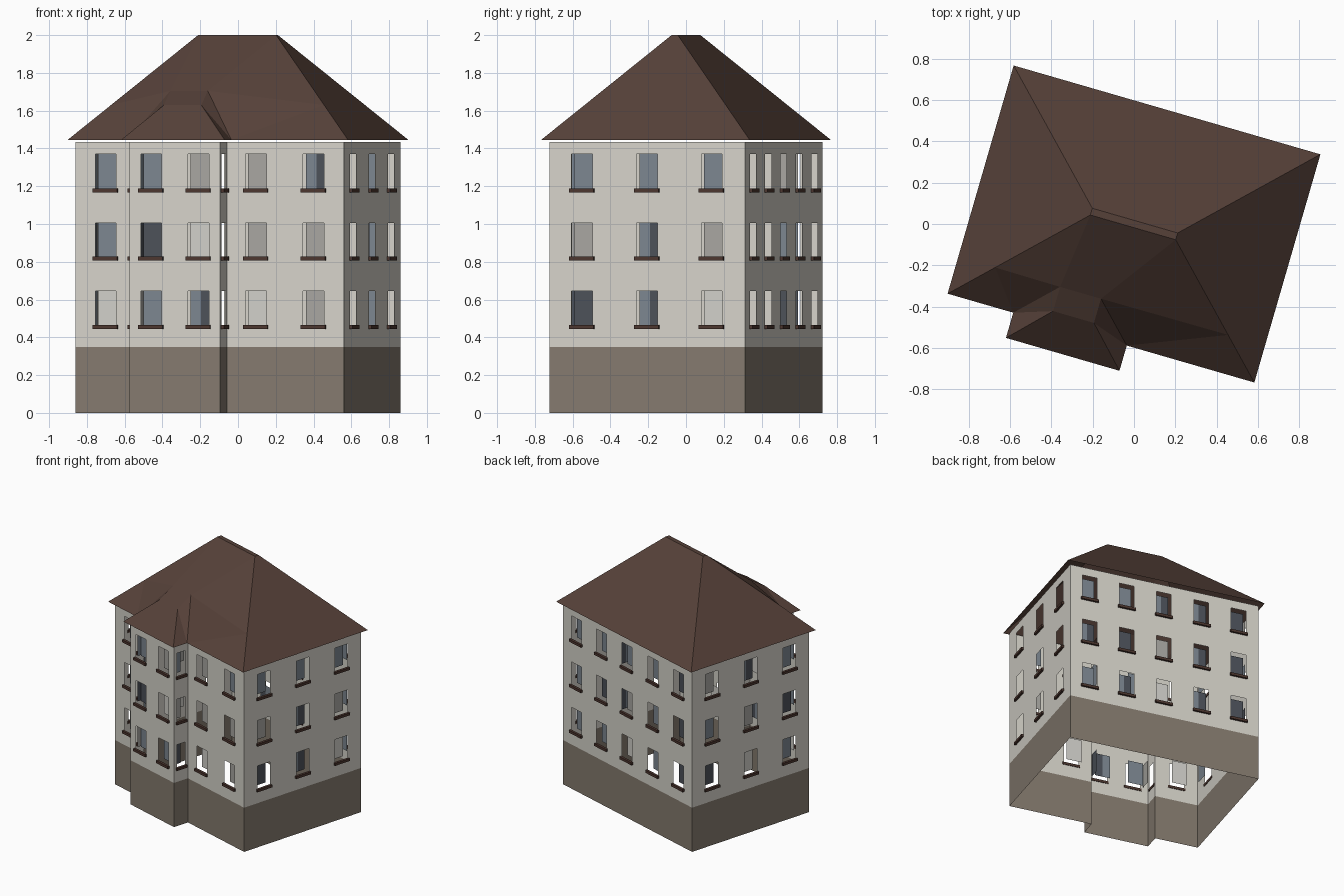
import bpy, bmesh, math
from mathutils import Vector

if "Cube" in bpy.data.objects:
    bpy.data.objects.remove(bpy.data.objects["Cube"])

TURN = math.radians(-16.15)          # whole house is turned on its plot
BASE, TOP, EAVE = 0.35, 1.435, 1.445
FLOORS = [(1.185, 1.37), (0.825, 1.005), (0.463, 0.645)]   # sill and head heights


def mat(name, r, g, b):
    m = bpy.data.materials.new(name)
    lin = [((c / 255 + 0.055) / 1.055) ** 2.4 for c in (r, g, b)]
    m.diffuse_color = (*lin, 1)
    m.use_nodes = True
    m.node_tree.nodes["Principled BSDF"].inputs["Base Color"].default_value = m.diffuse_color
    return m


PLASTER = mat("cream plaster", 214, 211, 202)
STONE = mat("brown stone", 132, 122, 110)
TILE = mat("brown roof tile", 86, 65, 57)
SILL = mat("dark brown sill", 76, 54, 47)
GLASS = {"b": mat("blue grey glass", 124, 134, 144),
         "d": mat("dark glass", 76, 81, 89),
         "g": mat("grey curtain", 168, 166, 161),
         "w": mat("white curtain", 208, 207, 201)}


def finish(name, bm, mats, merge=True):
    if merge:
        bmesh.ops.remove_doubles(bm, verts=bm.verts, dist=1e-5)
    me = bpy.data.meshes.new(name)
    bm.to_mesh(me)
    bm.free()
    for m in mats:
        me.materials.append(m)
    ob = bpy.data.objects.new(name, me)
    ob.rotation_euler.z = TURN
    bpy.context.collection.objects.link(ob)
    return ob


def face(bm, pts, index=0):
    f = bm.faces.new([bm.verts.new(p) for p in pts])
    f.material_index = index
    return f


# Wall runs, anticlockwise: start, end, window centres along the run,
# window width, pane styles per floor (top, middle, low)
X, Y, L, R, B = 0.739, 0.539, -0.405, 0.095, 0.667
RUNS = [
    ((-X, -Y), (L, -Y), [0.166], 0.115, ["b", "b", "w"]),
    ((L, -Y), (L, -B), [0.064], 0.075, ["b", "d", "g"]),
    ((L, -B), (R, -B), [0.12, 0.38], 0.115, ["b g", "d w", "b bd"]),
    ((R, -B), (R, -Y), [0.064], 0.075, ["b", "g", "d"]),
    ((R, -Y), (X, -Y), [0.16, 0.478], 0.115, ["g bd", "g g", "w g"]),
    ((X, -Y), (X, Y), [0.18, 0.539, 0.895], 0.115, ["b b b", "g bd g", "d bd w"]),
    ((X, Y), (-X, Y), [0.153, 0.443, 0.733, 1.03, 1.322], 0.115,
     ["b b bd bd d", "bd d g bd d", "b bd w bd d"]),
    ((-X, Y), (-X, -Y), [0.18, 0.539, 0.895], 0.115, ["g bd b", "b g d", "d w b"]),
]

walls, sills, panes = bmesh.new(), bmesh.new(), bmesh.new()
styles = list(GLASS)
for start, end, centres, width, rows in RUNS:
    a, b = Vector((*start, 0)), Vector((*end, 0))
    along = (b - a).normalized()
    out = Vector((along.y, -along.x, 0))

    def at(s, z, o=0.0):
        return a + along * s + out * o + Vector((0, 0, z))

    def panel(bm, s0, s1, z0, z1, o=0.0, index=0):
        face(bm, [at(s0, z0, o), at(s1, z0, o), at(s1, z1, o), at(s0, z1, o)], index)

    # wall as a grid of panels, leaving the window cells open
    length = (b - a).length
    cuts = [0.0] + [c + k * width / 2 for c in centres for k in (-1, 1)] + [length]
    levels = [BASE] + [z for f in reversed(FLOORS) for z in f] + [TOP]
    for i in range(len(cuts) - 1):
        panel(walls, cuts[i], cuts[i + 1], 0, BASE, index=1)
        for j in range(len(levels) - 1):
            if not (i % 2 and j % 2):
                panel(walls, cuts[i], cuts[i + 1], levels[j], levels[j + 1])

    # set-back panes and projecting sills
    for (z0, z1), row in zip(FLOORS, rows):
        for c, style in zip(centres, row.split()):
            step = width / len(style)
            for k, ch in enumerate(style):
                s = c - width / 2 + k * step
                panel(panes, s, s + step, z0, z1, -0.05, styles.index(ch))
            h = width / 2 + 0.01
            lo = [at(c - h, z0 - 0.018, 0.016), at(c + h, z0 - 0.018, 0.016),
                  at(c + h, z0 - 0.018, -0.004), at(c - h, z0 - 0.018, -0.004)]
            hi = [p + Vector((0, 0, 0.02)) for p in lo]
            face(sills, lo[::-1])
            face(sills, hi)
            for k in range(4):
                n = (k + 1) % 4
                face(sills, [lo[k], lo[n], hi[n], hi[k]])

finish("walls", walls, [PLASTER, STONE])
finish("window_panes", panes, list(GLASS.values()), merge=False)
finish("window_sills", sills, [SILL])

# Hipped main roof with the hipped roof of the projecting bay
EX, EY, RX, RY, PEAK = 0.773, 0.575, 0.215, 0.017, 2.0
roof = bmesh.new()


def hip(sx, sy, t):
    return Vector((sx * EX, sy * EY, EAVE)).lerp(Vector((sx * RX, sy * RY, PEAK)), t)


face(roof, [hip(1, 1, 0), hip(-1, 1, 0), hip(-1, 1, 1), hip(1, 1, 1)])
face(roof, [hip(-1, -1, 1), hip(1, -1, 1), hip(1, 1, 1), hip(-1, 1, 1)])
MID = -0.156                          # centre line of the bay
pts = {}
for s in (-1, 1):
    thirds = [hip(s, -1, t / 3) for t in range(4)]
    corner = Vector((MID + s * 0.286, -0.702, EAVE))
    valley = Vector((MID + s * 0.286, -EY, EAVE))
    low = Vector((MID + s * 0.103, -0.514, 1.63))
    high = Vector((MID + s * 0.103, -0.392, 1.705))
    pts[s] = (corner, low, high, thirds[3])
    face(roof, [hip(s, 1, 0), hip(s, 1, 1)] + thirds[::-1])
    face(roof, [corner, low, valley])
    face(roof, [low, high, valley])
    face(roof, [thirds[0], valley, thirds[1]])
    face(roof, [valley, high, thirds[1]])
    face(roof, [thirds[1], high, thirds[2]])
    face(roof, [thirds[2], high, thirds[3]])
for k in range(3):                    # front slope, upper slope, main slope above
    face(roof, [pts[-1][k], pts[1][k], pts[1][k + 1], pts[-1][k + 1]])
bmesh.ops.remove_doubles(roof, verts=roof.verts, dist=1e-5)
bmesh.ops.recalc_face_normals(roof, faces=roof.faces)
finish("roof", roof, [TILE])
